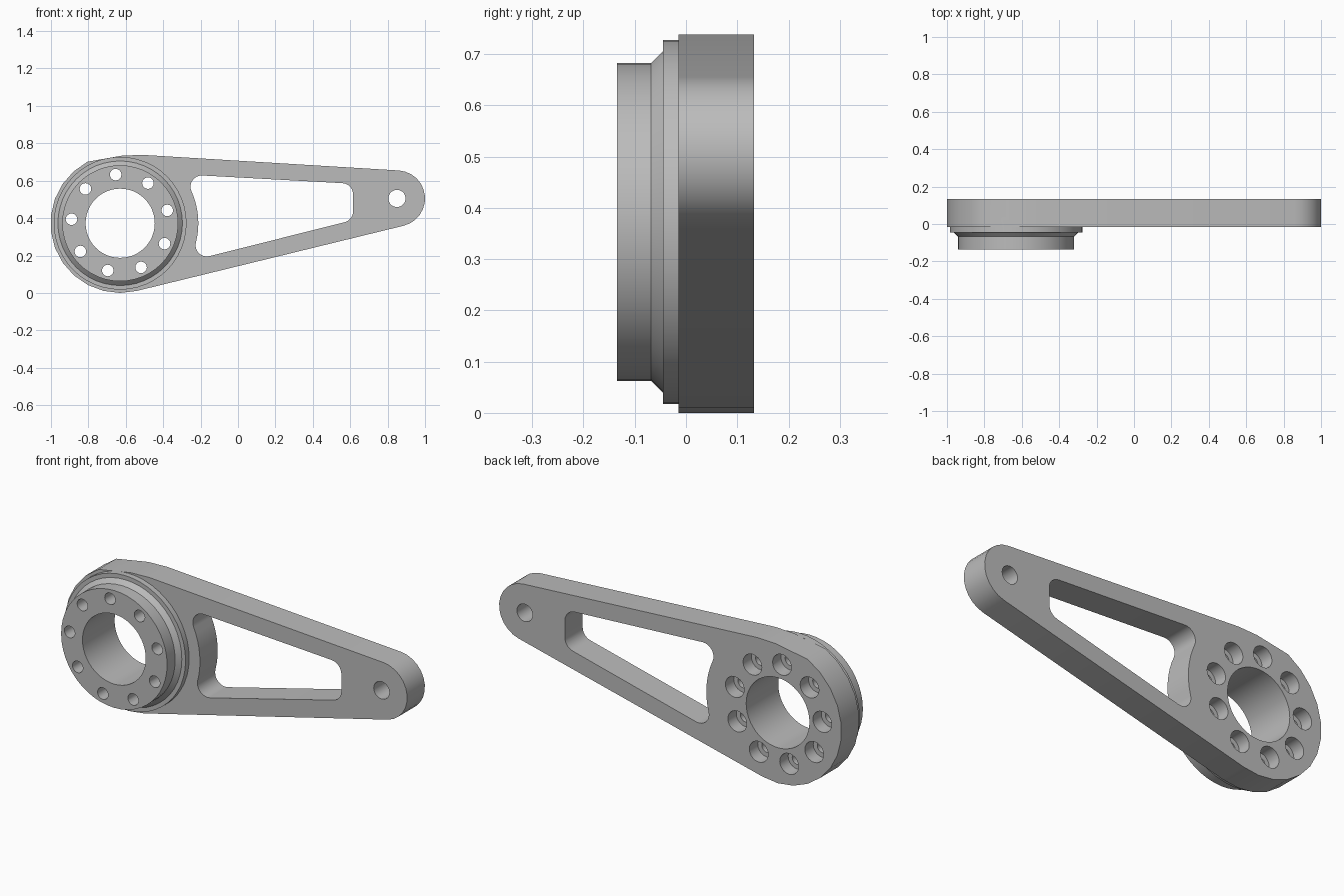
import bpy, bmesh
from math import cos, sin, radians

if "Cube" in bpy.data.objects:
    bpy.data.objects.remove(bpy.data.objects["Cube"])

HUB = (-0.63, 0.3725)
PIN = (0.85, 0.505)
FRONT, ARM_FRONT, BACK = -0.135, -0.015, 0.133

metal = bpy.data.materials.new("grey metal")
metal.use_nodes = True
metal.diffuse_color = (0.5, 0.5, 0.5, 1)
metal.node_tree.nodes["Principled BSDF"].inputs["Base Color"].default_value = (0.5, 0.5, 0.5, 1)


def arc(centre, r, a0, a1, steps):
    """Points (x, z) along an arc, angles in degrees."""
    angles = [radians(a0 + (a1 - a0) * i / steps) for i in range(steps + 1)]
    return [(centre[0] + r * cos(a), centre[1] + r * sin(a)) for a in angles]


def circle(centre, r, steps):
    return arc(centre, r, 0, 360, steps)[:-1]


def loft(name, sections):
    """Closed solid through (y, outline) sections."""
    bm = bmesh.new()
    rings = [[bm.verts.new((x, y, z)) for x, z in pts] for y, pts in sections]
    n = len(rings[0])
    for a, b in zip(rings, rings[1:]):
        for i in range(n):
            j = (i + 1) % n
            bm.faces.new((a[i], a[j], b[j], b[i]))
    bm.faces.new(rings[0])
    bm.faces.new(rings[-1])
    bmesh.ops.recalc_face_normals(bm, faces=bm.faces)
    mesh = bpy.data.meshes.new(name)
    bm.to_mesh(mesh)
    bm.free()
    mesh.materials.append(metal)
    obj = bpy.data.objects.new(name, mesh)
    bpy.context.collection.objects.link(obj)
    return obj


def combine(target, tool, operation):
    """Apply a boolean and drop the tool."""
    mod = target.modifiers.new("boolean", "BOOLEAN")
    mod.operation, mod.solver, mod.object = operation, "EXACT", tool
    bpy.ops.object.select_all(action="DESELECT")
    bpy.context.view_layer.objects.active = target
    target.select_set(True)
    bpy.ops.object.modifier_apply(modifier=mod.name)
    bpy.data.objects.remove(tool)


# Tapered arm plate with a large hub end and a small pin end
outline = arc(HUB, 0.3725, 118, 283.8, 12) + arc(PIN, 0.15, -76.2, 86.5, 12)
outline += [(-0.51, 0.738), (-0.62, 0.734)]
arm = loft("lever_arm", [(ARM_FRONT, outline), (BACK, outline)])

# Stepped boss: flange, chamfer and collar
steps = [(FRONT, 0.31), (-0.068, 0.31), (-0.045, 0.333), (-0.045, 0.355), (ARM_FRONT + 0.002, 0.355)]
boss = loft("boss", [(y, circle(HUB, r, 48)) for y, r in steps])
combine(arm, boss, "UNION")

# Lightening window with rounded corners and a side concentric with the hub
window = arc((-0.194, 0.568), 0.06, 204, 86.7, 8)
window += arc((0.555, 0.527), 0.06, 86.7, 0, 6)
window += arc((0.555, 0.436), 0.06, 0, -76, 6)
window += arc((-0.167, 0.255), 0.06, -76, -194, 8)
window += arc(HUB, 0.418, -14.2, 24.2, 8)[1:-1]
combine(arm, loft("window_cutter", [(-0.3, window), (0.3, window)]), "DIFFERENCE")


def drill(name, centre, r, y0, y1, sides):
    ring = circle(centre, r, sides)
    combine(arm, loft(name, [(y0, ring), (y1, ring)]), "DIFFERENCE")


# Hub bore and pin hole
drill("bore_cutter", HUB, 0.185, -0.3, 0.3, 48)
drill("pin_cutter", PIN, 0.046, -0.3, 0.3, 20)

# Ring of screw holes, counterbored from the back
for centre in arc(HUB, 0.261, 15.3, 335.3, 8):
    drill("screw_cutter", centre, 0.031, -0.3, 0.3, 16)
    drill("counterbore_cutter", centre, 0.055, BACK - 0.07, 0.3, 20)

bpy.ops.object.select_all(action="DESELECT")
bpy.context.view_layer.objects.active = arm
arm.select_set(True)
bpy.ops.object.shade_smooth_by_angle(angle=radians(30))
